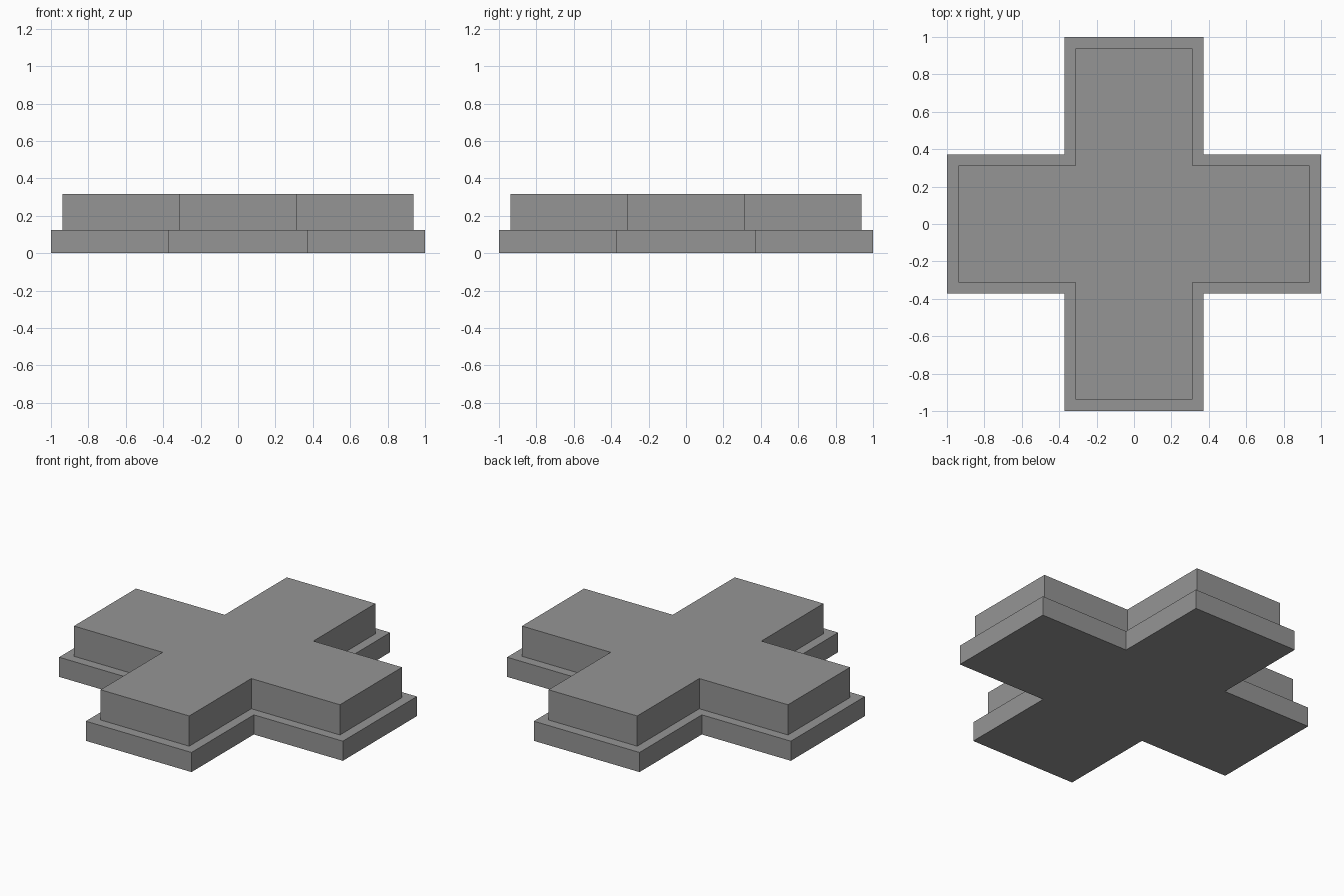
import bpy
import bmesh

if "Cube" in bpy.data.objects:
    bpy.data.objects.remove(bpy.data.objects["Cube"])

grey = bpy.data.materials.new("grey")
grey.diffuse_color = (0.3, 0.3, 0.3, 1)
grey.use_nodes = True
grey.node_tree.nodes["Principled BSDF"].inputs["Base Color"].default_value = grey.diffuse_color


def cross_slab(name, reach, half, z0, z1):
    """Plus-shaped outline extruded upward from z0 to z1."""
    quarter = [(reach, -half), (reach, half), (half, half)]
    outline = []
    for _ in range(4):
        outline += quarter
        quarter = [(-y, x) for x, y in quarter]  # turn a quarter
    bm = bmesh.new()
    base = bm.faces.new([bm.verts.new((x, y, z0)) for x, y in outline])
    ext = bmesh.ops.extrude_face_region(bm, geom=[base], use_keep_orig=True)
    top = [v for v in ext["geom"] if isinstance(v, bmesh.types.BMVert)]
    bmesh.ops.translate(bm, verts=top, vec=(0, 0, z1 - z0))
    bmesh.ops.recalc_face_normals(bm, faces=bm.faces)
    mesh = bpy.data.meshes.new(name)
    bm.to_mesh(mesh)
    bm.free()
    mesh.materials.append(grey)
    obj = bpy.data.objects.new(name, mesh)
    bpy.context.collection.objects.link(obj)


# Wide lower step
cross_slab("base_plinth", 1.0, 0.3725, 0.0, 0.125)
# Narrower upper block
cross_slab("upper_block", 0.9375, 0.3125, 0.125, 0.3175)
